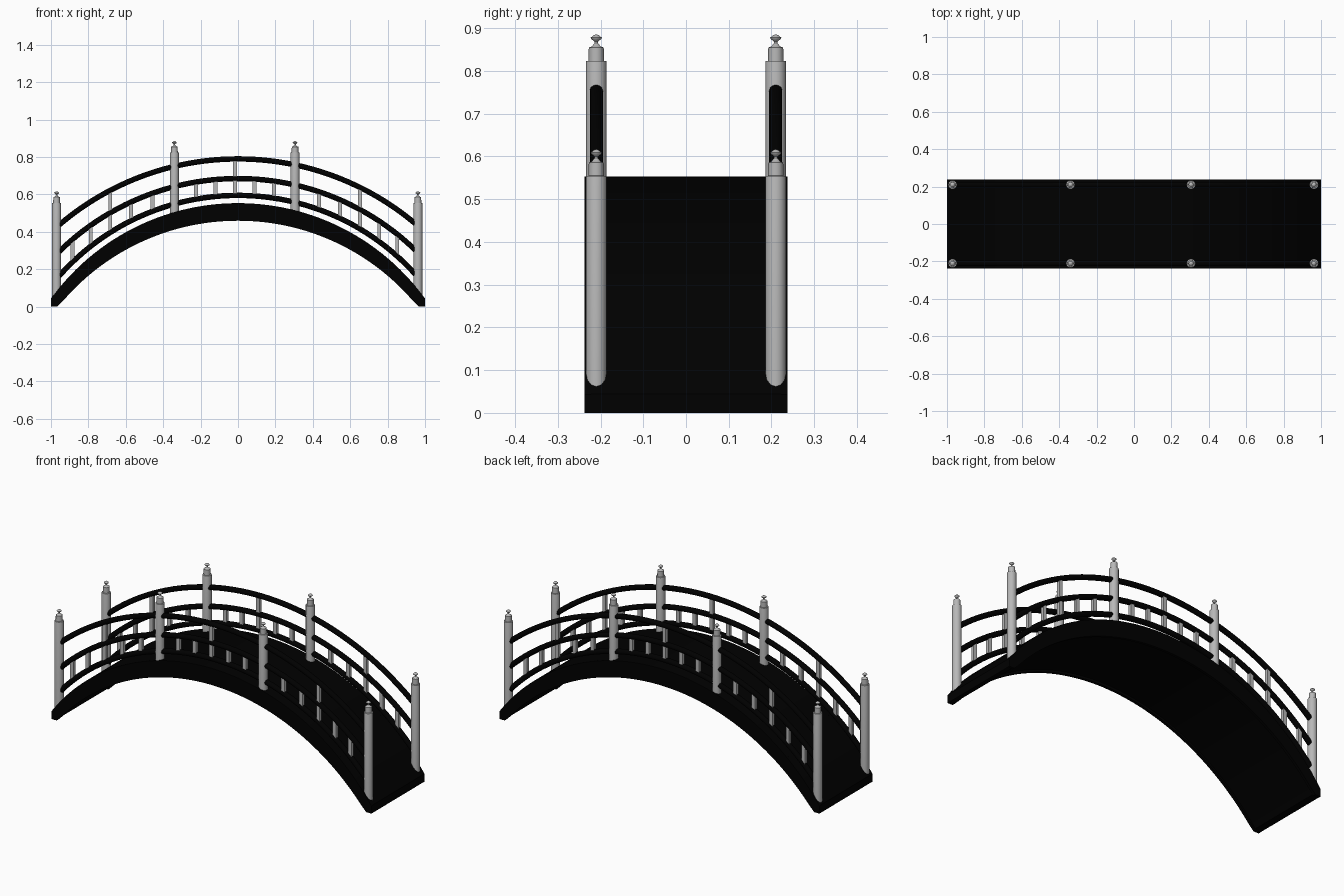
import bpy, bmesh, math
from mathutils import Matrix, Vector

cube = bpy.data.objects.get("Cube")
if cube:
    bpy.data.objects.remove(cube, do_unlink=True)

CENTRE_Z = -0.6815        # shared arc centre height
DECK_R = 1.235
RAIL_R = {"low": 1.2765, "middle": 1.3665, "top": 1.4715}
SIDE_Y = 0.21


def material(name, value):
    m = bpy.data.materials.new(name)
    m.use_nodes = True
    colour = (value, value, value, 1)
    m.diffuse_color = colour
    m.node_tree.nodes["Principled BSDF"].inputs["Base Color"].default_value = colour
    return m


BLACK = material("black_lacquer", 0.0)
GREY = material("light_grey", 0.48)


def arc_z(x, r):
    return CENTRE_Z + math.sqrt(r * r - x * x)


def finish(name, bm, mat, smooth=True):
    bmesh.ops.recalc_face_normals(bm, faces=bm.faces)
    mesh = bpy.data.meshes.new(name)
    bm.to_mesh(mesh)
    bm.free()
    mesh.materials.append(mat)
    ob = bpy.data.objects.new(name, mesh)
    bpy.context.collection.objects.link(ob)
    if smooth:
        bpy.ops.object.select_all(action="DESELECT")
        ob.select_set(True)
        bpy.context.view_layer.objects.active = ob
        bpy.ops.object.shade_smooth_by_angle(angle=math.radians(35))


def sweep(name, sections):
    """Skin a list of closed cross-sections and cap both ends."""
    bm = bmesh.new()
    rings = [[bm.verts.new(p) for p in s] for s in sections]
    n = len(rings[0])
    for a, b in zip(rings, rings[1:]):
        for i in range(n):
            j = (i + 1) % n
            bm.faces.new((a[i], a[j], b[j], b[i]))
    bm.faces.new(rings[0])
    bm.faces.new(rings[-1])
    finish(name, bm, BLACK)


def arched_beam(name, y0, y1, depth, end_x, steps=60):
    """Arched slab of constant vertical depth with feet cut level."""
    sections = []
    for i in range(steps + 1):
        x = end_x * (2 * i / steps - 1)
        top = arc_z(x, DECK_R)
        bottom = max(top - depth, 0.0)
        sections.append([(x, y0, bottom), (x, y1, bottom), (x, y1, top), (x, y0, top)])
    sweep(name, sections)


# Round arched rails
def rail(name, y, r, half_width=0.0152, half_height=0.0145, steps=48, sides=12):
    limit = math.asin(0.96 / r)
    sections = []
    for i in range(steps + 1):
        a = limit * (2 * i / steps - 1)
        ring = []
        for k in range(sides):
            t = 2 * math.pi * k / sides
            rr = r + half_height * math.sin(t)
            ring.append((rr * math.sin(a), y + half_width * math.cos(t),
                         CENTRE_Z + rr * math.cos(a)))
        sections.append(ring)
    sweep(name, sections)


# Turned posts: body, collar and finial; profile depths run down from the tip
POST_TOP = [(0.0, 0.0), (0.006, 0.002), (0.013, 0.008), (0.012, 0.011), (0.004, 0.017),
            (0.004, 0.021), (0.011, 0.029), (0.0175, 0.031), (0.018, 0.062),
            (0.0235, 0.063), (0.024, 0.065)]


def post(name, x, y, base, tip, sides=12):
    profile = [(r, tip - d) for r, d in POST_TOP] + [(0.024, base), (0.0, base)]
    bm = bmesh.new()
    verts = [bm.verts.new((r, 0, z)) for r, z in profile]
    edges = [bm.edges.new(pair) for pair in zip(verts, verts[1:])]
    bmesh.ops.spin(bm, geom=verts + edges, cent=(0, 0, 0), axis=(0, 0, 1),
                   angle=2 * math.pi, steps=sides)
    bmesh.ops.remove_doubles(bm, verts=bm.verts, dist=0.0002)
    bmesh.ops.translate(bm, verts=bm.verts, vec=(x, y, 0))
    finish(name, bm, GREY)


def baluster(name, x, y, upper):
    low, high = arc_z(x, RAIL_R["low"]), arc_z(x, RAIL_R[upper])
    bm = bmesh.new()
    bmesh.ops.create_cube(bm, size=1, matrix=Matrix.Translation(Vector((x, y, (low + high) / 2)))
                          @ Matrix.Diagonal((0.021, 0.018, high - low, 1)))
    finish(name, bm, GREY, smooth=False)


POSTS = [("end_a", -0.97, 0.04, 0.617), ("inner_a", -0.34, 0.47, 0.886),
         ("inner_b", 0.305, 0.47, 0.886), ("end_b", 0.962, 0.04, 0.617)]
# Angle of each bay's tall baluster, and the step to its short neighbours
BAYS = [(-30.9, 5.4), (-0.7, 4.5), (29.4, 5.2)]

# Walkway slab between two deeper side beams
arched_beam("walkway", -0.225, 0.225, 0.081, 0.999)
for side, s in (("left_hand", 1), ("right_hand", -1)):
    y = s * SIDE_Y
    arched_beam("side_beam_" + side, s * 0.222, s * 0.237, 0.094, 1.0)
    for level, r in RAIL_R.items():
        rail(f"{level}_rail_{side}", y, r)
    for label, x, base, tip in POSTS:
        post(f"post_{label}_{side}", x, y, base, tip)
    for bay, (middle, step) in enumerate(BAYS):
        for k in range(-2, 3):
            x = 1.33 * math.sin(math.radians(middle + k * step))
            baluster(f"baluster_{side}_{bay}_{k + 2}", x, y, "middle" if k else "top")
